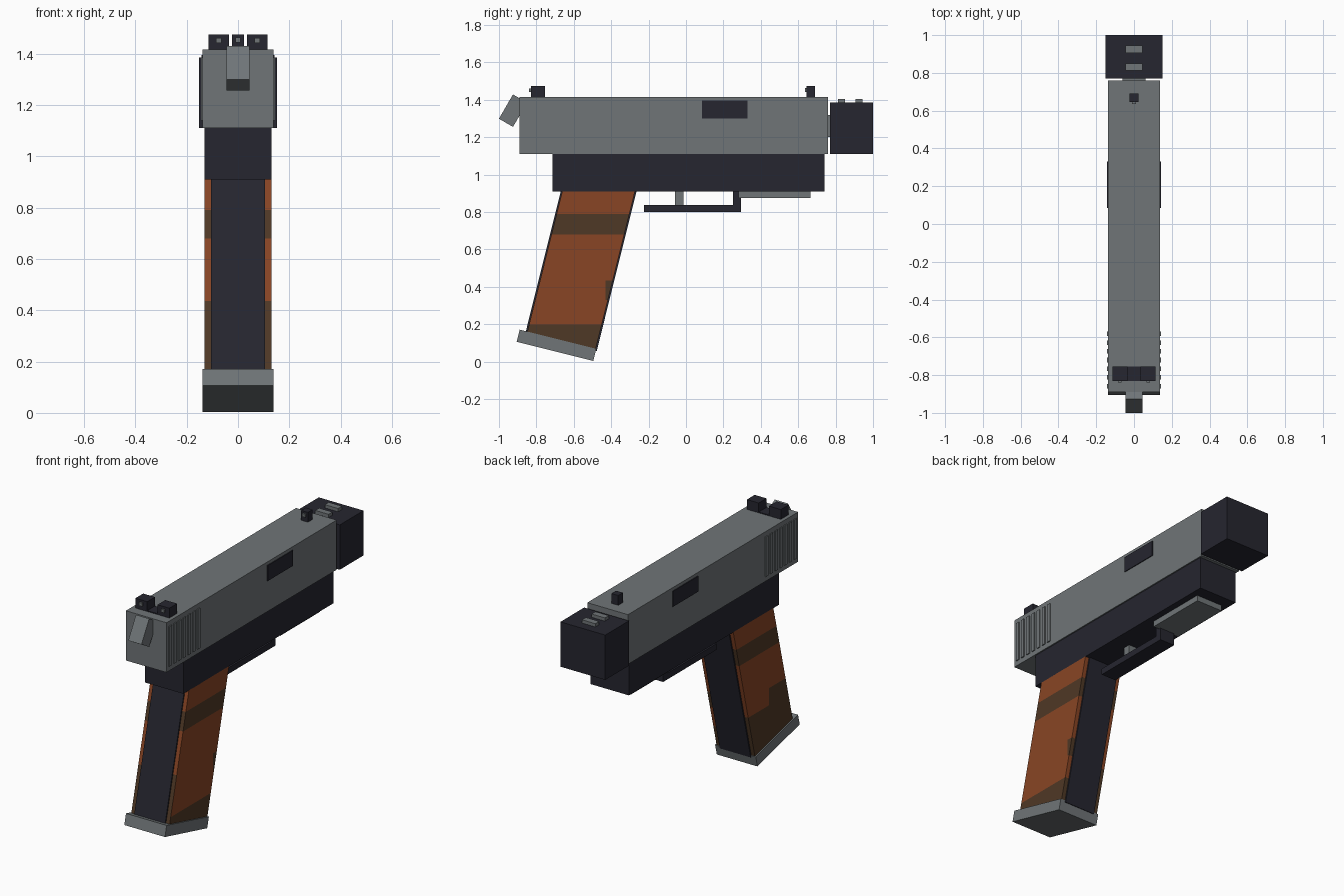
import bpy, bmesh
from math import sin, cos, radians
from mathutils import Vector

cube = bpy.data.objects.get("Cube")
if cube:
    bpy.data.objects.remove(cube, do_unlink=True)


def material(name, rgb):
    m = bpy.data.materials.new(name)
    m.use_nodes = True
    m.diffuse_color = (*rgb, 1)
    m.node_tree.nodes["Principled BSDF"].inputs["Base Color"].default_value = (*rgb, 1)
    return m


steel = material("steel grey", (0.16, 0.178, 0.186))
black = material("blue black", (0.019, 0.019, 0.029))
orange = material("burnt orange", (0.25, 0.06, 0.018))
olive = material("olive brown", (0.078, 0.04, 0.019))


def prism(name, profile, x0, x1, *mats):
    """Extrude a side profile of (y, z) points from x0 to x1."""
    bm = bmesh.new()
    face = bm.faces.new([bm.verts.new((x0, y, z)) for y, z in profile])
    ext = bmesh.ops.extrude_face_region(bm, geom=[face])
    moved = [v for v in ext["geom"] if isinstance(v, bmesh.types.BMVert)]
    bmesh.ops.translate(bm, verts=moved, vec=(x1 - x0, 0, 0))
    bmesh.ops.recalc_face_normals(bm, faces=bm.faces)
    mesh = bpy.data.meshes.new(name)
    bm.to_mesh(mesh)
    bm.free()
    ob = bpy.data.objects.new(name, mesh)
    bpy.context.collection.objects.link(ob)
    for m in mats:
        mesh.materials.append(m)
    return ob


def box(name, x, y, z, mat):
    rect = [(y[0], z[0]), (y[1], z[0]), (y[1], z[1]), (y[0], z[1])]
    return prism(name, rect, x[0], x[1], mat)


def tilted(name, cy, cz, width, height, degrees, half_x, mat):
    """Box leaning towards +y by an angle."""
    a = radians(degrees)
    pts = [(cy + v * width / 2 * cos(a) + u * height / 2 * sin(a),
            cz - v * width / 2 * sin(a) + u * height / 2 * cos(a))
           for v, u in ((-1, -1), (1, -1), (1, 1), (-1, 1))]
    return prism(name, pts, -half_x, half_x, mat)


# Slide, frame and muzzle block
box("slide", (-0.138, 0.138), (-0.89, 0.76), (1.11, 1.415), steel)
box("frame", (-0.13, 0.13), (-0.715, 0.74), (0.91, 1.11), black)
box("muzzle_block", (-0.152, 0.152), (0.77, 1.0), (1.11, 1.385), black)
box("barrel", (-0.06, 0.06), (0.7, 0.8), (1.2, 1.32), steel)
for i, y in enumerate((0.832, 0.925)):
    box(f"muzzle_vent_{i + 1}", (-0.045, 0.045), (y - 0.019, y + 0.019), (1.38, 1.405), steel)

# Ports and grip ribs on both sides of the slide
for side, s in (("left", 1), ("right", -1)):
    box(f"ejection_port_{side}", (s * 0.13, s * 0.143), (0.085, 0.33), (1.30, 1.395), black)
    for i in range(7):
        y = -0.87 + i * 0.046
        box(f"slide_rib_{side}_{i + 1}", (s * 0.13, s * 0.144), (y, y + 0.024), (1.14, 1.385), steel)

# Sights
box("front_sight", (-0.023, 0.023), (0.645, 0.69), (1.41, 1.475), black)
box("front_sight_dot", (-0.01, 0.01), (0.636, 0.65), (1.443, 1.463), steel)
box("rear_sight_base", (-0.115, 0.115), (-0.83, -0.755), (1.41, 1.42), black)
for side, s in (("left", 1), ("right", -1)):
    box(f"rear_sight_{side}", (s * 0.035, s * 0.115), (-0.83, -0.755), (1.41, 1.475), black)
    box(f"rear_sight_dot_{side}", (s * 0.065, s * 0.085), (-0.839, -0.82), (1.441, 1.461), steel)

# Hammer
tilted("hammer", -0.925, 1.342, 0.087, 0.15, 30, 0.045, steel)

# Trigger, guard and accessory rail
box("trigger", (-0.025, 0.025), (-0.058, -0.013), (0.83, 0.92), steel)
box("trigger_guard", (-0.05, 0.05), (-0.225, 0.293), (0.80, 0.838), black)
box("trigger_guard_post", (-0.05, 0.05), (0.252, 0.293), (0.82, 0.92), black)
box("accessory_rail", (-0.09, 0.09), (0.28, 0.665), (0.875, 0.915), steel)

# Grip core and base plate
LEAN = radians(14)


def grip_profile(v0, v1, u0, top):
    """Leaning strip, square at the bottom and level at the top."""
    low = [(v * cos(LEAN) + u0 * sin(LEAN), u0 * cos(LEAN) - v * sin(LEAN)) for v in (v0, v1)]
    high = [((v + top * sin(LEAN)) / cos(LEAN), top) for v in (v1, v0)]
    return low + high


prism("grip_core", grip_profile(-0.87, -0.477, -0.06, 0.95), -0.105, 0.105, black)
tilted("base_plate", -0.6925, 0.0875, 0.422, 0.067, 14, 0.138, steel)


# Camouflage rule for the side panels
def is_olive(c, n, s):
    if c.z < 0.2 or 0.68 < c.z < 0.79:
        return True
    if c.z > 0.435:
        return False
    if n.y < -0.5:
        return True
    if s > 0:
        return c.y > -0.43 and c.z > 0.33
    return c.y < -0.62 or c.z < 0.33


for side, s in (("left", 1), ("right", -1)):
    panel = prism(f"grip_panel_{side}", grip_profile(-0.862, -0.485, -0.055, 0.911),
                  s * 0.1, s * 0.13, orange, olive)
    bm = bmesh.new()
    bm.from_mesh(panel.data)
    cuts = [(Vector((0, 0, z)), Vector((0, 0, 1))) for z in (0.2, 0.33, 0.435, 0.68, 0.79)]
    cuts += [(Vector((0, y, 0)), Vector((0, 1, 0))) for y in (-0.62, -0.43)]
    for co, no in cuts:
        bmesh.ops.bisect_plane(bm, geom=bm.verts[:] + bm.edges[:] + bm.faces[:],
                               plane_co=co, plane_no=no)
    bm.normal_update()
    for f in bm.faces:
        f.material_index = int(is_olive(f.calc_center_median(), f.normal, s))
    bm.to_mesh(panel.data)
    bm.free()
